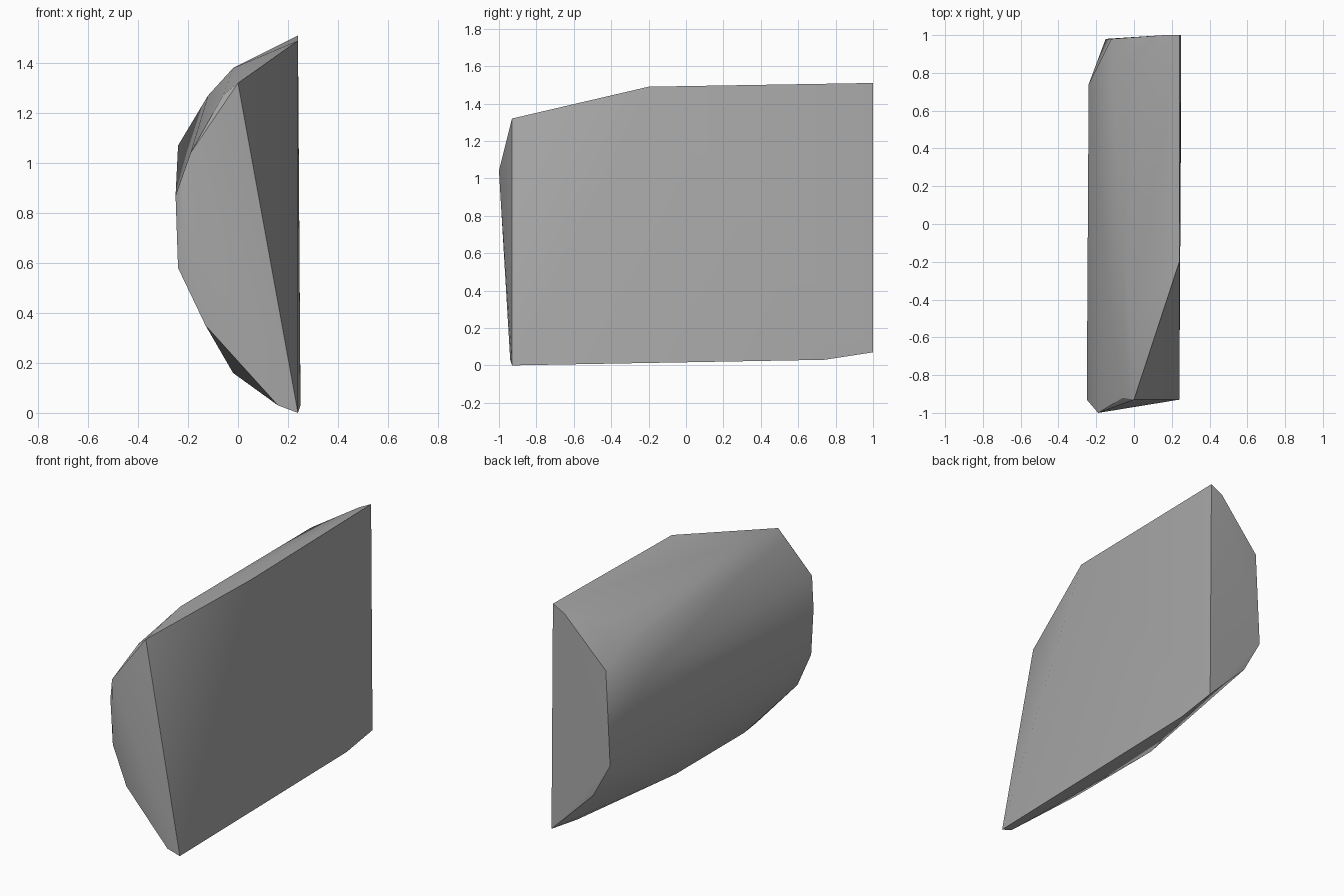
import bpy
import bmesh
import math

default_cube = bpy.data.objects.get("Cube")
if default_cube:
    bpy.data.objects.remove(default_cube, do_unlink=True)


def make_material(name, colour):
    material = bpy.data.materials.new(name)
    material.use_nodes = True
    material.diffuse_color = colour
    material.node_tree.nodes["Principled BSDF"].inputs["Base Color"].default_value = colour
    return material


def make_hull(name, outlines, material):
    """Wrap a tight convex skin around the given corner outlines."""
    bm = bmesh.new()
    for outline in outlines:
        for corner in outline:
            bm.verts.new(corner)
    result = bmesh.ops.convex_hull(bm, input=bm.verts)
    inner = {v for v in result["geom_interior"] if isinstance(v, bmesh.types.BMVert)}
    bmesh.ops.delete(bm, geom=list(inner), context="VERTS")
    bmesh.ops.recalc_face_normals(bm, faces=bm.faces)
    mesh = bpy.data.meshes.new(name)
    bm.to_mesh(mesh)
    bm.free()
    mesh.materials.append(material)
    block = bpy.data.objects.new(name, mesh)
    bpy.context.collection.objects.link(block)
    return block


# Broad flat side
flat_side = [(.24, -.93, 0), (0, -.93, 1.32), (.24, -.2, 1.49),
             (.24, 1, 1.51), (.25, 1, .07), (.25, .74, .03)]
# Bowed front end
front_end = [(-.06, -.92, 1.27), (-.19, -1, 1.04), (-.25, -.93, .87),
             (-.24, -.92, .58), (-.13, -.94, .35), (.16, -.94, .03)]
# Narrow back end
back_end = [(.16, 1, 1.47), (-.12, .98, 1.17), (-.15, .98, .57), (-.03, .98, .35)]
# Rounded shoulder and underside
shoulder = [(-.02, .77, 1.38), (-.02, -.55, 1.38), (-.12, -.45, 1.27),
            (-.12, .8, 1.27), (-.24, .74, 1.07)]
underside = [(-.02, .13, .16), (-.02, -.56, .16)]

grey = make_material("plain grey", (.4, .4, .4, 1))
block = make_hull("chipped_block",
                  [flat_side, front_end, back_end, shoulder, underside], grey)

# Smooth the bowed surfaces but keep the outer edges crisp
bpy.ops.object.select_all(action="DESELECT")
block.select_set(True)
bpy.context.view_layer.objects.active = block
bpy.ops.object.shade_smooth_by_angle(angle=math.radians(30))
